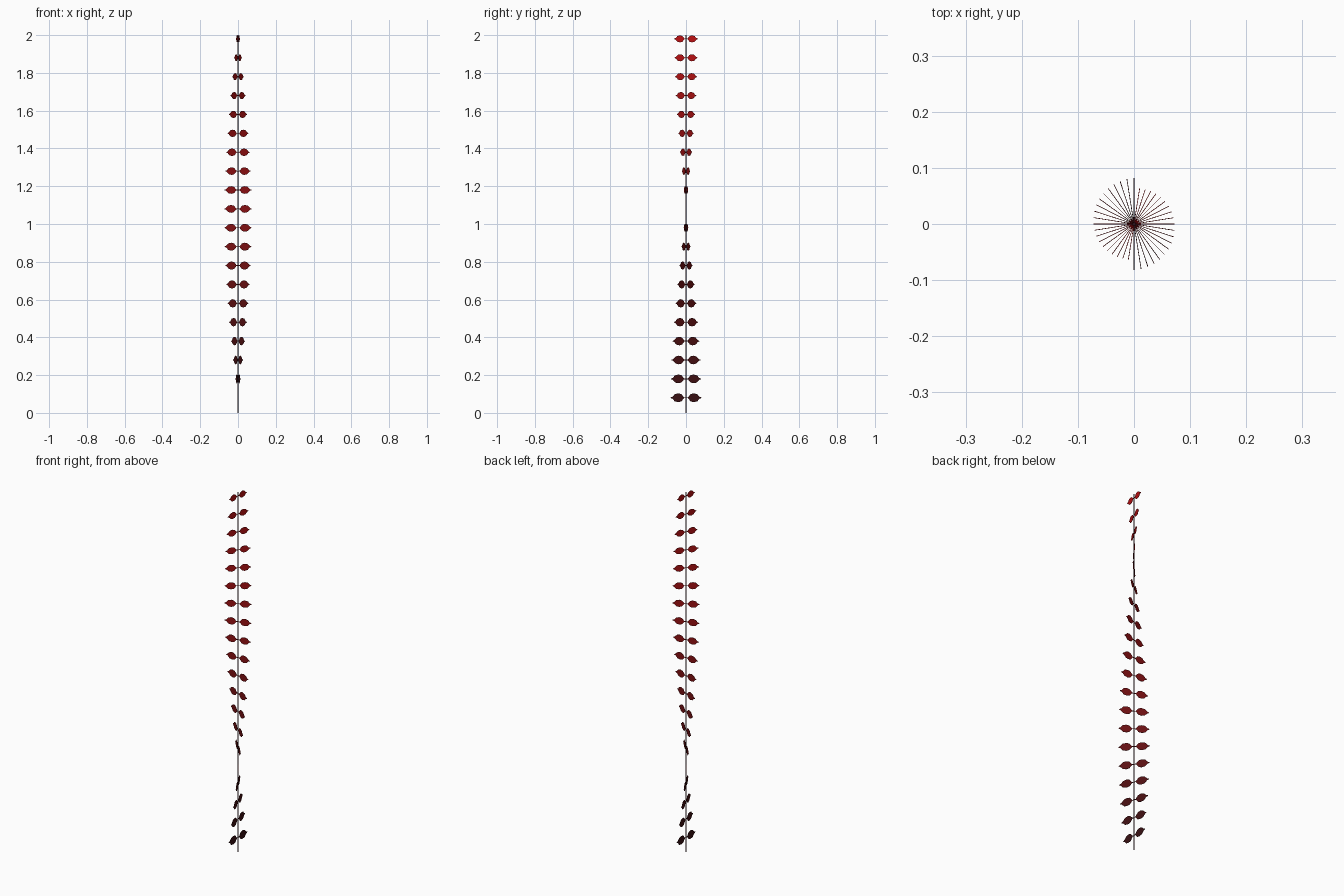
import bpy, math
from mathutils import Matrix, Vector

if "Cube" in bpy.data.objects:
    bpy.data.objects.remove(bpy.data.objects["Cube"])

LEVELS = 20


def material(name, rgb):
    m = bpy.data.materials.new(name)
    m.diffuse_color = (*rgb, 1)
    m.use_nodes = True
    m.node_tree.nodes["Principled BSDF"].inputs["Base Color"].default_value = m.diffuse_color
    return m


# stem: thin straight rod
bpy.ops.mesh.primitive_cylinder_add(vertices=6, radius=0.003, depth=2.0, location=(0, 0, 1.0))
stem = bpy.context.object
stem.name = "stem"
stem.data.materials.append(material("stem_dark", (0.025, 0.004, 0.006)))

# half outline of a leaf: (distance from stem, half height), as fractions of its length
half = [(0.0, 0.02), (0.13, 0.03), (0.30, 0.235), (0.50, 0.285), (0.72, 0.235), (0.87, 0.07), (1.0, 0.015)]
outline = half + [(r, -h) for r, h in reversed(half)]


def leaf_pair(i):
    length = 0.082 - 0.00095 * i
    z = 0.08 + 0.1 * i
    rot = Matrix.Rotation(math.radians(90 + 9 * i), 4, 'Z')
    verts, faces = [], []
    n = len(outline)
    t = 0.0006
    for side in (1, -1):
        b = len(verts)
        for y in (-t, t):
            verts += [rot @ Vector((side * r * length, side * y, h * length)) + Vector((0, 0, z))
                      for r, h in outline]
        faces.append([b + k for k in range(n)][::-1])
        faces.append([b + n + k for k in range(n)])
        faces += [[b + k, b + (k + 1) % n, b + n + (k + 1) % n, b + n + k] for k in range(n)]
    mesh = bpy.data.meshes.new("leaf_pair")
    mesh.from_pydata(verts, [], faces)
    # fix winding
    import bmesh
    bm = bmesh.new()
    bm.from_mesh(mesh)
    bmesh.ops.recalc_face_normals(bm, faces=bm.faces)
    bm.to_mesh(mesh)
    bm.free()
    # leaf colour brightens from near black to red with height
    f = i / (LEVELS - 1)
    mesh.materials.append(material(f"leaf_red_{i}", (0.04 + 0.46 * f ** 1.3, 0.005, 0.006)))
    ob = bpy.data.objects.new(f"leaf_pair_{i:02d}", mesh)
    bpy.context.collection.objects.link(ob)


# leaf pairs spiral up the stem, a quarter turn every ten levels
for i in range(LEVELS):
    leaf_pair(i)
